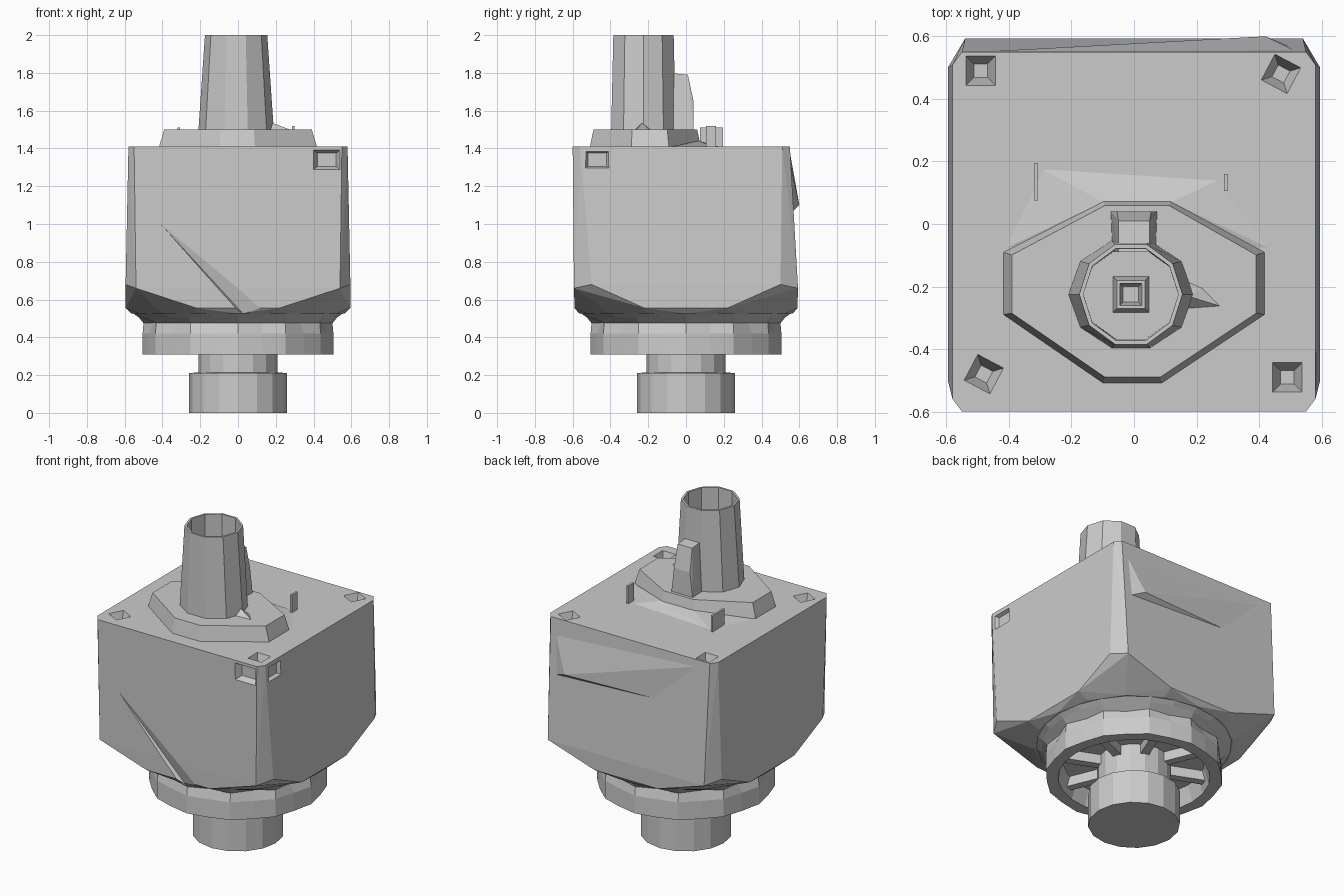
import bpy, bmesh, math
from math import cos, sin, pi

if "Cube" in bpy.data.objects:
    bpy.data.objects.remove(bpy.data.objects["Cube"])


def finish(name, bm):
    bmesh.ops.recalc_face_normals(bm, faces=bm.faces[:])
    me = bpy.data.meshes.new(name)
    bm.to_mesh(me)
    bm.free()
    ob = bpy.data.objects.new(name, me)
    bpy.context.collection.objects.link(ob)
    return ob


def hull(name, points):
    bm = bmesh.new()
    vs = [bm.verts.new(p) for p in points]
    out = bmesh.ops.convex_hull(bm, input=vs)
    junk = {g for g in out["geom_interior"] + out["geom_unused"]
            if isinstance(g, bmesh.types.BMVert)}
    bmesh.ops.delete(bm, geom=list(junk), context='VERTS')
    bmesh.ops.dissolve_limit(bm, angle_limit=0.01, verts=bm.verts[:], edges=bm.edges[:])
    return finish(name, bm)


def loft(name, rings, closed=False):
    bm = bmesh.new()
    rows = [[bm.verts.new(p) for p in r] for r in rings]
    n = len(rows[0])
    pairs = list(zip(rows, rows[1:])) + ([(rows[-1], rows[0])] if closed else [])
    for a, b in pairs:
        for i in range(n):
            j = (i + 1) % n
            bm.faces.new((a[i], a[j], b[j], b[i]))
    if not closed:
        bm.faces.new(rows[0])
        bm.faces.new(rows[-1])
    return finish(name, bm)


def ring(n, rx, z, ry=None, c=(0, 0), dent=1.0, turn=0.0):
    ry = ry or rx
    return [(c[0] + rx * cos(a) * k, c[1] + ry * sin(a) * k, z)
            for i in range(n)
            for a, k in [(2 * pi * i / n + turn, dent if i % 2 else 1.0)]]


def box(name, x0, x1, y0, y1, z0, z1):
    return hull(name, [(x, y, z) for x in (x0, x1) for y in (y0, y1) for z in (z0, z1)])


def cut(target, cutter):
    cutter.hide_render = True
    cutter.hide_viewport = True
    m = target.modifiers.new("cut", 'BOOLEAN')
    m.operation = 'DIFFERENCE'
    m.solver = 'EXACT'
    m.object = cutter


# Boxy housing: chamfered upright corners, underside rounded towards a circle
pts = ring(16, 0.565, 0.525)
for sx in (-1, 1):
    for sy in (-1, 1):
        top_y = 0.55 if sy > 0 else 0.60
        pts += [(sx * 0.58, sy * (top_y - 0.04), 1.41), (sx * 0.55, sy * top_y, 1.41),
                (sx * 0.595, sy * 0.50, 0.68), (sx * 0.54, sy * 0.593, 0.66),
                (sx * 0.22, sy * 0.59, 0.555), (sx * 0.595, sy * 0.22, 0.555)]
housing = hull("housing", pts)

# Screw pockets in the top corners
for i, (x, y, t) in enumerate([(0.47, 0.48, 0.3), (-0.48, -0.48, 0.3),
                               (-0.49, 0.49, pi / 4), (0.49, -0.49, pi / 4)]):
    cut(housing, loft(f"pocket_cutter_{i}", [ring(4, 0.03, 1.33, c=(x, y), turn=t),
                                             ring(4, 0.075, 1.43, c=(x, y), turn=t)]))

# Dents on the two faces beside the front right corner
front_dent = [[(0.47 + a * w, y, 1.34 + b * h) for a, b in ((-1, -1), (1, -1), (1, 1), (-1, 1))]
              for y, w, h in ((-0.62, 0.08, 0.06), (-0.56, 0.05, 0.035))]
cut(housing, loft("front_dent_cutter", front_dent))
cut(housing, loft("side_dent_cutter", [[(-p[1], -p[0], p[2]) for p in r] for r in front_dent]))

# Shallow slanted groove on the front, slanted ridge on the back
cut(housing, hull("groove_cutter", [(-0.52, -0.605, 1.12), (0.0, -0.63, 0.52),
                                    (0.34, -0.63, 0.52), (0.05, -0.56, 0.50)]))
hull("back_ridge", [(0.42, 0.60, 1.10), (0.54, 0.54, 1.38), (0.54, 0.55, 1.05),
                    (-0.5, 0.55, 1.38), (-0.5, 0.55, 1.10), (0.42, 0.54, 1.08)])

# Collar under the housing: scalloped, hollow underneath
loft("collar", [ring(24, 0.56, 0.53), ring(24, 0.525, 0.505), ring(24, 0.50, 0.475, dent=0.93),
                ring(24, 0.505, 0.42, dent=0.97), ring(24, 0.505, 0.31, dent=0.98),
                ring(24, 0.43, 0.31), ring(24, 0.40, 0.41), ring(24, 0.18, 0.41),
                ring(24, 0.18, 0.53)], closed=True)

# Radial ribs inside the collar
for i in range(8):
    rib = box(f"collar_rib_{i}", 0.15, 0.43, -0.025, 0.025, 0.35, 0.43)
    rib.rotation_euler.z = 2 * pi * (i + 0.5) / 8

# Foot and neck
loft("foot", [ring(16, 0.26, 0.0), ring(16, 0.26, 0.21), ring(16, 0.21, 0.215),
              ring(16, 0.21, 0.46)])

# Flange plate on top
outline = [(-0.42, -0.29), (-0.42, -0.09), (-0.10, 0.08), (0.12, 0.08),
           (0.42, -0.09), (0.42, -0.29), (0.09, -0.51), (-0.10, -0.51)]
loft("flange", [[(x * s, -0.22 + (y + 0.22) * s, z) for x, y in outline]
                for s, z in ((1.0, 1.40), (0.98, 1.43), (0.93, 1.50))])

# Low apron behind the flange, with two upright tabs
hull("apron", [(-0.32, 0.19, 1.405), (0.29, 0.15, 1.405), (0.48, -0.10, 1.405),
               (-0.46, -0.1, 1.405), (-0.10, 0.07, 1.44), (0.12, 0.07, 1.44)])
box("tab_left", -0.32, -0.308, 0.075, 0.195, 1.40, 1.51)
box("tab_right", 0.287, 0.30, 0.105, 0.16, 1.40, 1.52)

# Open tapered spout
c = (-0.01, -0.225)
loft("spout", [ring(10, 0.2, 1.49, 0.18, c), ring(10, 0.165, 2.0, 0.168, c),
               ring(10, 0.152, 2.0, 0.155, c), ring(10, 0.152, 1.49, 0.15, c)], closed=True)

# Square socket at the bottom of the spout
loft("square_socket", [ring(4, r * 1.414, z, c=c, turn=pi / 4)
                       for r, z in ((0.06, 1.49), (0.045, 1.56), (0.035, 1.56), (0.025, 1.50))])

# Rear rib and low side gusset against the spout
hull("rear_rib", [(sx * w, y, z) for sx in (-1, 1)
                  for w, y, z in ((0.07, -0.09, 1.48), (0.075, 0.04, 1.48), (0.055, 0.04, 1.65),
                                  (0.05, 0.01, 1.79), (0.05, -0.09, 1.80))])
hull("side_gusset", [(0.16, -0.17, 1.49), (0.16, -0.28, 1.49), (0.30, -0.27, 1.49),
                     (0.17, -0.23, 1.54), (0.23, -0.20, 1.49)])
